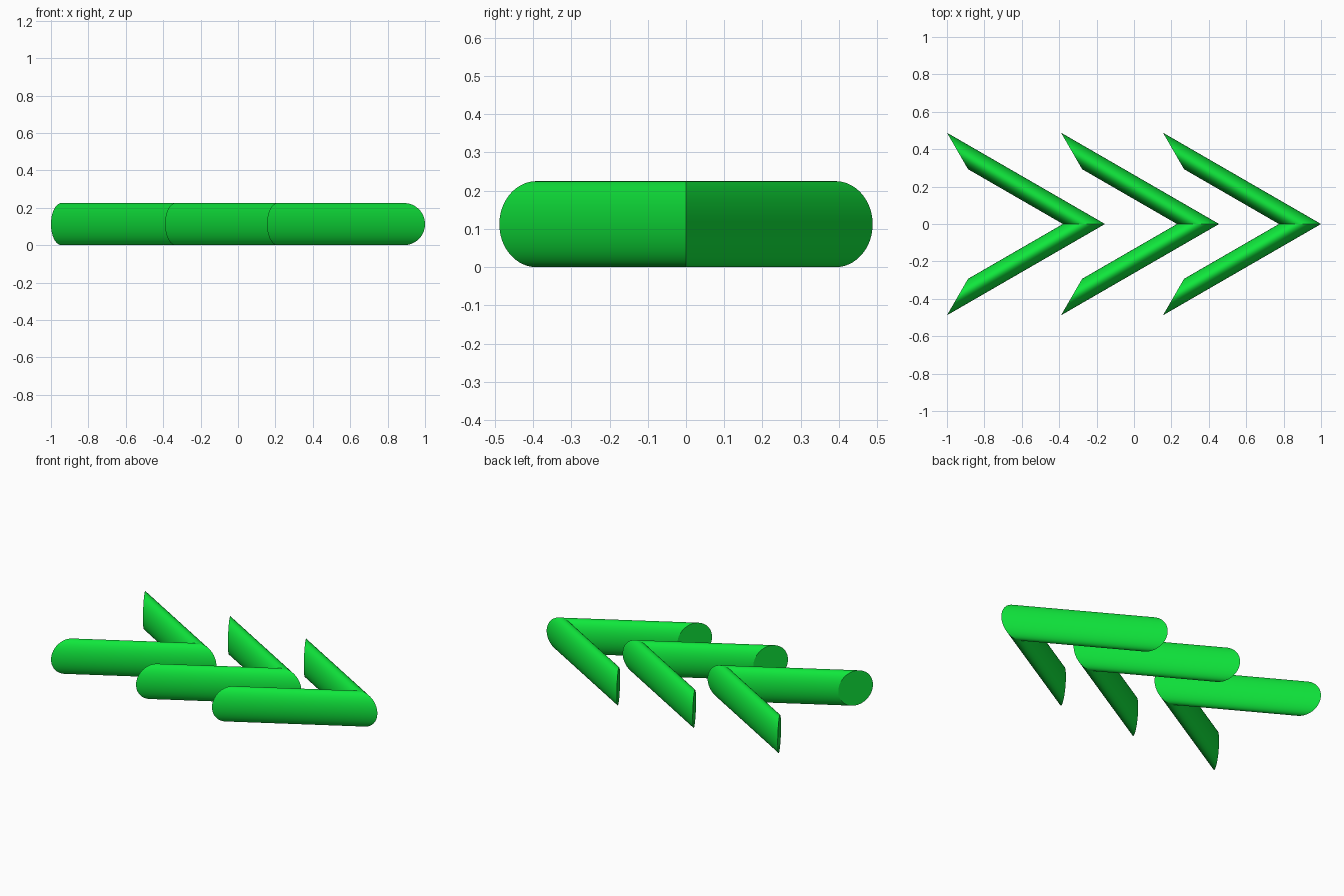
import bpy, bmesh
from math import cos, sin, pi, radians
from mathutils import Vector

if "Cube" in bpy.data.objects:
    bpy.data.objects.remove(bpy.data.objects["Cube"])

R = 0.1125          # radius of the round cut faces
REACH = 0.845       # tip to tail along x
HALF = 0.488        # half width along y
SIDES = 64

green = bpy.data.materials.new("green")
green.diffuse_color = (0.005, 0.8, 0.045, 1)
green.use_nodes = True
green.node_tree.nodes["Principled BSDF"].inputs["Base Color"].default_value = green.diffuse_color


def ring(bm, outer, inward):
    """Upright circle whose outermost point is `outer`."""
    centre = outer + inward * R
    return [bm.verts.new(centre - inward * R * cos(a) + Vector((0, 0, R * sin(a))))
            for a in (2 * pi * i / SIDES for i in range(SIDES))]


def chevron(name, tip_x):
    bm = bmesh.new()
    # slanted arm between the mitre circle and the tail circle
    mitre = ring(bm, Vector((tip_x, 0, R)), Vector((-1, 0, 0)))
    tail = ring(bm, Vector((tip_x - REACH, HALF, R)),
                Vector((cos(radians(60)), -sin(radians(60)), 0)))
    for i in range(SIDES):
        j = (i + 1) % SIDES
        bm.faces.new((mitre[i], mitre[j], tail[j], tail[i]))
    bm.faces.new(tail)
    # second arm mirrored across y = 0 and welded at the mitre
    bmesh.ops.mirror(bm, geom=bm.verts[:] + bm.edges[:] + bm.faces[:],
                     axis='Y', merge_dist=0.0001)
    bmesh.ops.remove_doubles(bm, verts=bm.verts[:], dist=0.0001)
    bmesh.ops.recalc_face_normals(bm, faces=bm.faces[:])
    # smooth sides, crisp tail rims and mitre
    for f in bm.faces:
        f.smooth = len(f.verts) == 4
    for e in bm.edges:
        on_mitre = all(abs(v.co.y) < 1e-4 for v in e.verts)
        if on_mitre or any(len(f.verts) > 4 for f in e.link_faces):
            e.smooth = False
    mesh = bpy.data.meshes.new(name)
    bm.to_mesh(mesh)
    bm.free()
    mesh.materials.append(green)
    obj = bpy.data.objects.new(name, mesh)
    bpy.context.collection.objects.link(obj)


# three arrowheads pointing along +x
for name, tip_x in (("rear_chevron", -0.155), ("middle_chevron", 0.455), ("front_chevron", 1.0)):
    chevron(name, tip_x)
